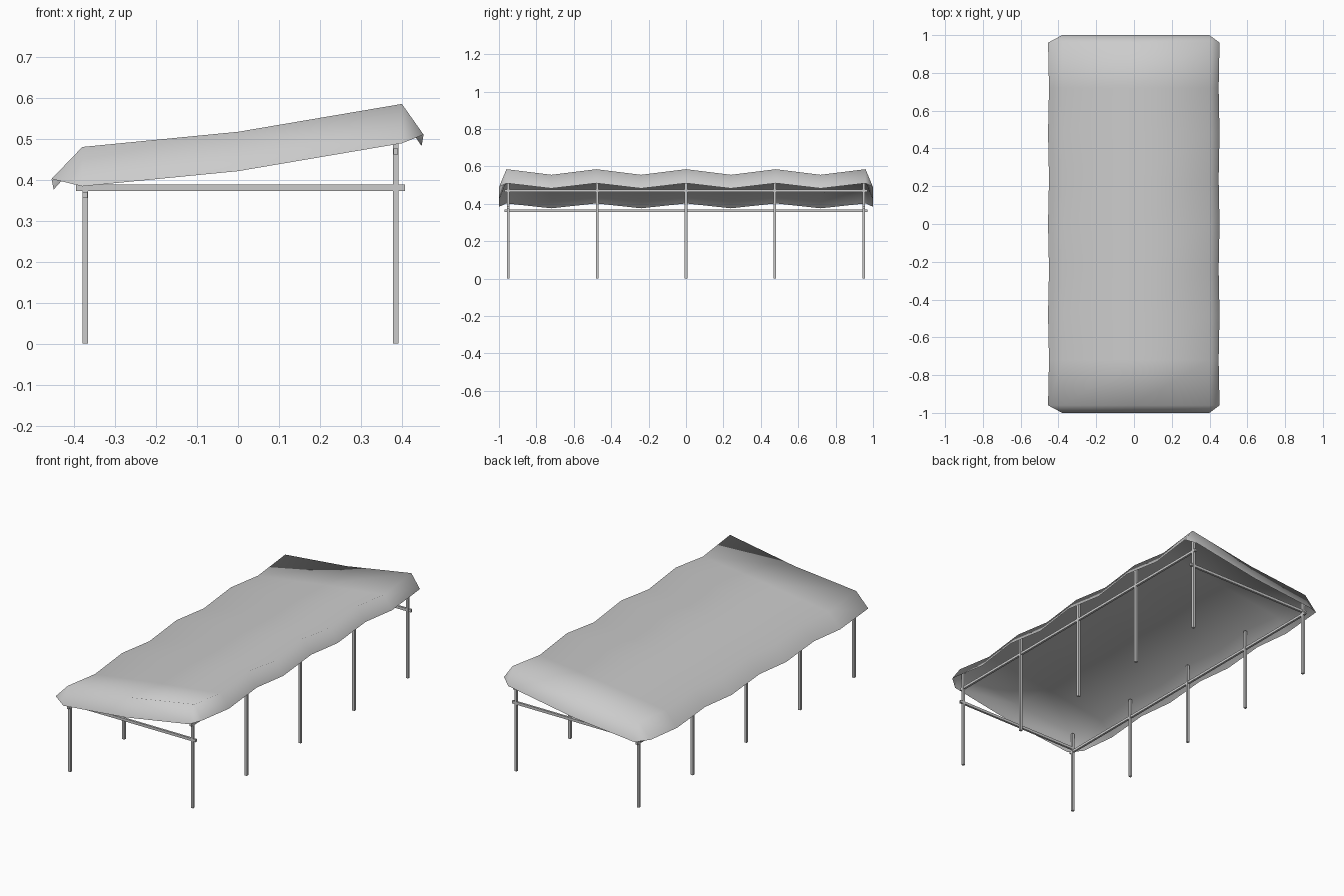
import bpy
import bmesh

if "Cube" in bpy.data.objects:
    bpy.data.objects.remove(bpy.data.objects["Cube"])

grey = bpy.data.materials.new("pale_grey")
grey.use_nodes = True
tone = (0.6, 0.6, 0.6, 1)
grey.diffuse_color = tone
grey.node_tree.nodes["Principled BSDF"].inputs["Base Color"].default_value = tone

LOW_X, HIGH_X = -0.373, 0.385      # the two rows of posts
END_Y = 0.95
THICK = 0.014


def finish(name, bm):
    mesh = bpy.data.meshes.new(name)
    bm.to_mesh(mesh)
    bm.free()
    mesh.materials.append(grey)
    obj = bpy.data.objects.new(name, mesh)
    bpy.context.collection.objects.link(obj)
    return obj


def bar(name, low, high):
    """Square bar spanning two opposite corners."""
    bm = bmesh.new()
    bmesh.ops.create_cube(bm, size=1)
    for v in bm.verts:
        for i in range(3):
            v.co[i] = (low[i] + high[i]) / 2 + v.co[i] * (high[i] - low[i])
    return finish(name, bm)


# Canopy: wavy cloth sheet whose outer ring of points hangs down as a skirt
def canopy():
    bm = bmesh.new()
    section = [(-0.455, 0.402), (-0.38, 0.48), (0, 0.517), (0.4, 0.585), (0.453, 0.51)]
    dips = [0.026, 0.026, 0.01, 0.03, 0.028]
    bays = 8
    rows = []
    for j in range(bays + 1):
        y = -0.96 + 0.24 * j
        sag = j % 2
        row = []
        for i, (x, z) in enumerate(section):
            pull = 0.005 * sag if i in (0, 4) else 0
            row.append(bm.verts.new((x - pull * (1 if x > 0 else -1), y, z - dips[i] * sag)))
        rows.append(row)
    for a, b in zip(rows, rows[1:]):
        for i in range(4):
            bm.faces.new((a[i], a[i + 1], b[i + 1], b[i]))
    # End skirts with triangular corners
    for row, side in ((rows[0], -1), (rows[-1], 1)):
        hem = [bm.verts.new((v.co.x, side, v.co.z - 0.096)) for v in row[1:4]]
        for i in range(2):
            bm.faces.new((row[i + 1], row[i + 2], hem[i + 1], hem[i]))
        bm.faces.new((row[0], row[1], hem[0]))
        bm.faces.new((row[3], row[4], hem[2]))
    bmesh.ops.recalc_face_normals(bm, faces=bm.faces[:])
    if sum(f.normal.z for f in bm.faces) < 0:
        bmesh.ops.reverse_faces(bm, faces=bm.faces[:])
    for f in bm.faces:
        f.smooth = True
    finish("canopy", bm)


canopy()

# Posts and long rails
h = THICK / 2
for side, x, top, rail in (("low", LOW_X, 0.47, 0.363), ("high", HIGH_X, 0.572, 0.469)):
    for k in range(5):
        y = END_Y * (k - 2) / 2
        bar(f"{side}_post_{k + 1}", (x - h, y - h, 0), (x + h, y + h, top))
    bar(f"{side}_rail", (x - h + 0.001, -0.97, rail - h), (x + h - 0.001, 0.97, rail + h))

# Cross bars at both ends
for name, y in (("front_cross_bar", -END_Y), ("back_cross_bar", END_Y)):
    bar(name, (-0.395, y - h + 0.001, 0.373), (0.408, y + h - 0.001, 0.388))
